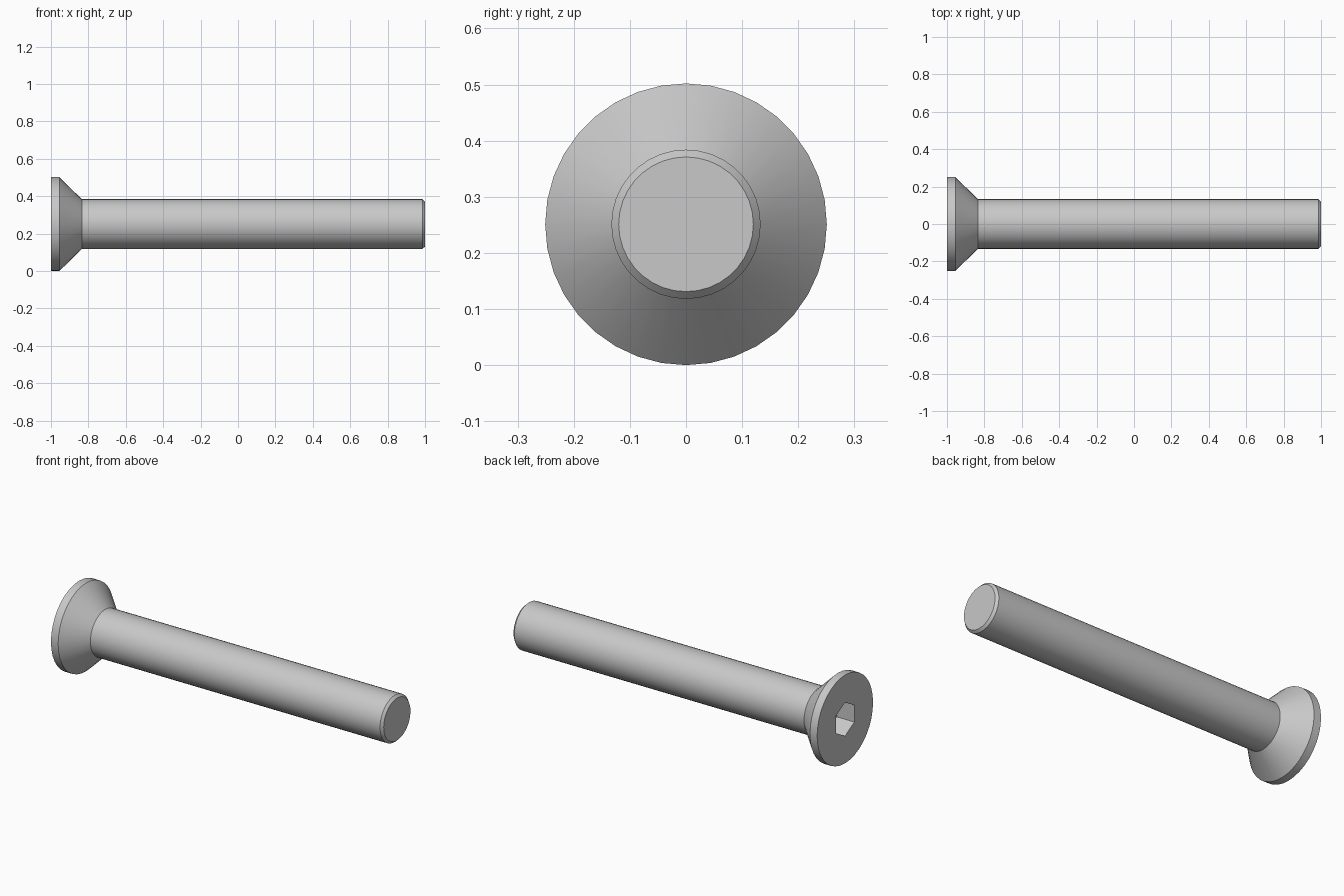
import bpy
import bmesh
from math import cos, sin, pi, radians

if "Cube" in bpy.data.objects:
    bpy.data.objects.remove(bpy.data.objects["Cube"], do_unlink=True)

SIDES = 36            # multiple of six, so the socket corners are exact
AXIS_Z = 0.251        # height of the bolt's axis


def make_material(name, value):
    mat = bpy.data.materials.new(name)
    mat.use_nodes = True
    colour = (value, value, value, 1)
    mat.diffuse_color = colour
    mat.node_tree.nodes["Principled BSDF"].inputs["Base Color"].default_value = colour
    return mat


def ring(bm, x, radius, hexagon=False):
    """Loop of vertices round the x axis; hexagon takes half the width across flats."""
    verts = []
    for i in range(SIDES):
        a = 2 * pi * i / SIDES
        r = radius / cos(a % (pi / 3) - pi / 6) if hexagon else radius
        verts.append(bm.verts.new((x, r * sin(a), r * cos(a))))
    return verts


bm = bmesh.new()

# Hexagonal socket, from its floor out to the head face
loops = [ring(bm, x, 0.083, True) for x in (-0.89, -1)]

# Countersunk head, shank and chamfered tip
profile = [(-1, 0.251), (-0.955, 0.251), (-0.835, 0.133), (0.986, 0.133), (1, 0.12)]
loops += [ring(bm, x, r) for x, r in profile]

for a, b in zip(loops, loops[1:]):
    for i in range(SIDES):
        j = (i + 1) % SIDES
        bm.faces.new((a[i], a[j], b[j], b[i]))
bm.faces.new(loops[0])
bm.faces.new(loops[-1])
bmesh.ops.recalc_face_normals(bm, faces=bm.faces)

mesh = bpy.data.meshes.new("countersunk_bolt")
bm.to_mesh(mesh)
bm.free()
mesh.materials.append(make_material("light grey steel", 0.58))

bolt = bpy.data.objects.new("countersunk_bolt", mesh)
bolt.location.z = AXIS_Z
bpy.context.collection.objects.link(bolt)
bpy.ops.object.select_all(action="DESELECT")
bolt.select_set(True)
bpy.context.view_layer.objects.active = bolt
bpy.ops.object.shade_smooth_by_angle(angle=radians(30))
